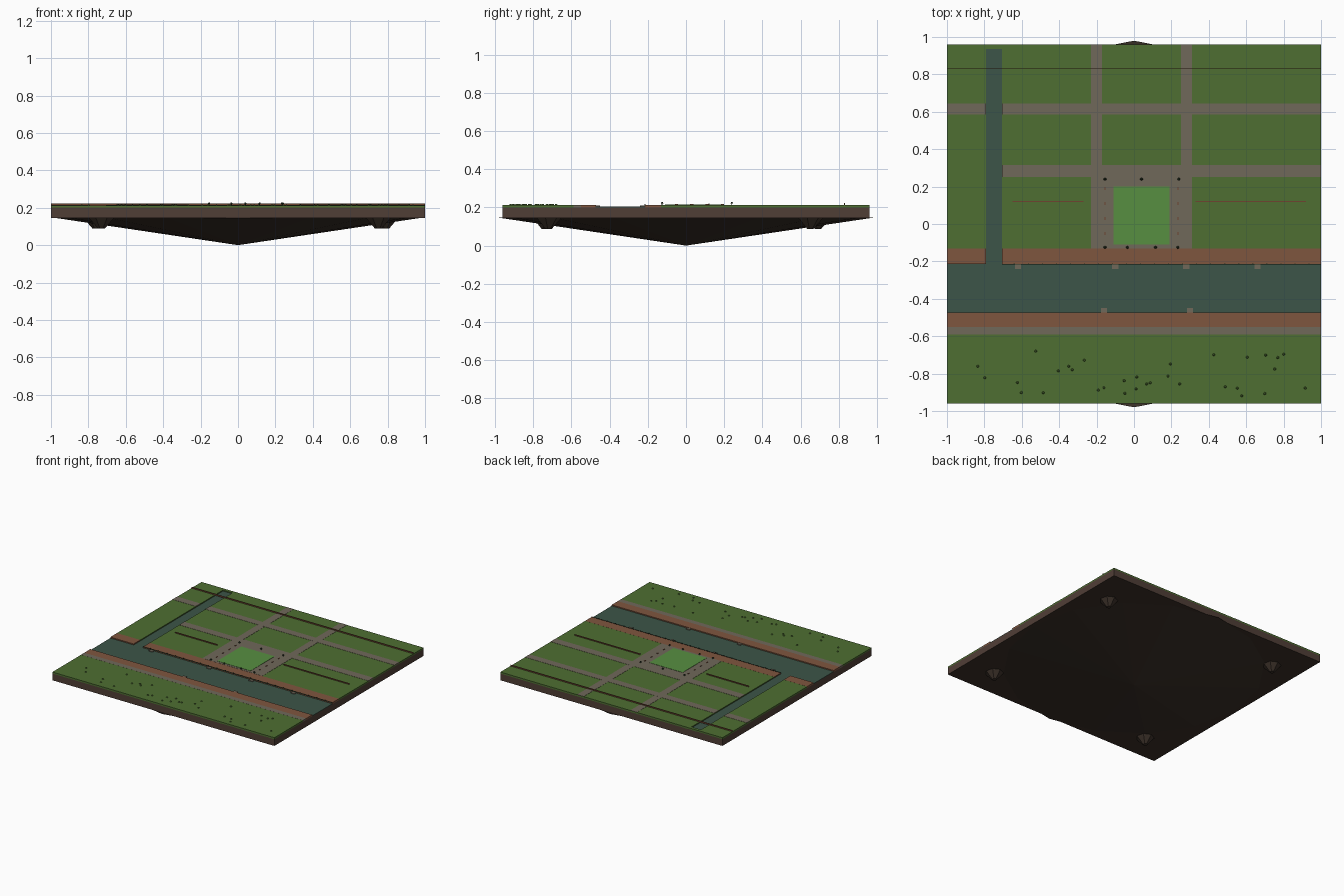
import bpy, bmesh, math, random

if "Cube" in bpy.data.objects:
    bpy.data.objects.remove(bpy.data.objects["Cube"])

random.seed(4)


def lin(c):
    c /= 255
    return c / 12.92 if c <= 0.04045 else ((c + 0.055) / 1.055) ** 2.4


def material(name, r, g, b):
    m = bpy.data.materials.new(name)
    m.diffuse_color = (lin(r), lin(g), lin(b), 1)
    m.use_nodes = True
    m.node_tree.nodes["Principled BSDF"].inputs["Base Color"].default_value = m.diffuse_color
    return m


GRASS = material("grass_green", 78, 110, 50)
LAWN = material("lawn_green", 87, 143, 65)
WATER = material("water_teal", 60, 85, 72)
BRICK = material("brick_red", 127, 86, 63)
STONE = material("path_grey", 112, 104, 90)
EARTH = material("earth_brown", 80, 62, 54)
ROCK = material("dark_rock", 60, 49, 41)
DARK = material("dark_green", 38, 52, 34)
FENCE = material("fence_brown", 110, 68, 48)


def finish(name, bm, *mats):
    me = bpy.data.meshes.new(name)
    bm.to_mesh(me)
    bm.free()
    for m in mats:
        me.materials.append(m)
    ob = bpy.data.objects.new(name, me)
    bpy.context.collection.objects.link(ob)
    return ob


def add_box(bm, x0, x1, y0, y1, z0, z1):
    v = bmesh.ops.create_cube(bm, size=1)["verts"]
    for p in v:
        p.co = ((x0 + x1) / 2 + p.co.x * (x1 - x0),
                (y0 + y1) / 2 + p.co.y * (y1 - y0),
                (z0 + z1) / 2 + p.co.z * (z1 - z0))


def boxes(name, rects, z0, z1, mat):
    bm = bmesh.new()
    for r in rects:
        add_box(bm, *r, z0, z1)
    return finish(name, bm, mat)


def add_cone(bm, x, y, z0, z1, r0, r1, sides, caps=True):
    v = bmesh.ops.create_cone(bm, cap_ends=caps, segments=sides, radius1=r0,
                              radius2=r1, depth=abs(z1 - z0))["verts"]
    for p in v:
        t = 0 if p.co.z < 0 else 1
        p.co = (x + p.co.x, y + p.co.y, z0 + (z1 - z0) * t)


# Earth slab with a dark underside
bm = bmesh.new()
add_box(bm, -1, 1, -0.96, 0.96, 0.145, 0.2)
for f in bm.faces:
    f.normal_update()
    f.material_index = 1 if f.normal.z < -0.5 else 0
finish("earth_slab", bm, EARTH, ROCK)

# Shallow rock cone underneath
bm = bmesh.new()
add_cone(bm, 0, 0, 0.146, 0.0, 0.98, 0.0, 16, False)
bmesh.ops.remove_doubles(bm, verts=bm.verts, dist=1e-5)
bmesh.ops.recalc_face_normals(bm, faces=bm.faces)
for f in bm.faces:
    f.normal_update()
    if f.normal.z > 0:
        f.normal_flip()
finish("underside_cone", bm, ROCK)

# Small hanging rocks near the corners
bm = bmesh.new()
for x, y in ((0.79, 0.65), (0.75, -0.72), (-0.76, 0.69), (-0.73, -0.74)):
    add_cone(bm, x, y, 0.147, 0.088, 0.07, 0.018, 7)
bmesh.ops.recalc_face_normals(bm, faces=bm.faces)
finish("hanging_rocks", bm, ROCK)

# River and side canal
CW, CE = -0.79, -0.705
boxes("river", [(-1, 1, -0.475, -0.215)], 0.199, 0.204, WATER)
boxes("canal", [(CW, CE, -0.215, 0.935)], 0.199, 0.204, WATER)

# Grass blocks around the water
boxes("grass", [(-1, CW, -0.13, 0.96), (CE, 1, -0.13, 0.96),
                (CW, CE, 0.935, 0.96), (-1, 1, -0.96, -0.59)],
      0.199, 0.212, GRASS)

# Brick promenades on both banks
boxes("promenades", [(-1, CW, -0.215, -0.13), (CE, 1, -0.215, -0.13),
                     (-1, 1, -0.55, -0.472)], 0.199, 0.2125, BRICK)

# Grey streets, plaza and south bank road
boxes("streets", [(-1, CW, 0.585, 0.645), (CE, 1, 0.585, 0.645),
                  (CE, 1, 0.25, 0.315)], 0.205, 0.2135, STONE)
boxes("avenues", [(-0.23, -0.17, 0.25, 0.96), (0.25, 0.31, 0.25, 0.96)],
      0.205, 0.2133, STONE)
boxes("plaza", [(-0.23, 0.31, -0.13, 0.25)], 0.205, 0.2135, STONE)
boxes("south_road", [(-1, 1, -0.592, -0.55)], 0.199, 0.2125, STONE)
boxes("plaza_lawn", [(-0.11, 0.19, -0.11, 0.2)], 0.21, 0.2155, LAWN)

# Landing piers on the river
boxes("piers", [(x - 0.017, x + 0.017, -0.24, -0.215) for x in (-0.62, -0.1, 0.28, 0.66)]
      + [(x - 0.016, x + 0.016, -0.474, -0.45) for x in (-0.16, 0.3)],
      0.2, 0.21, STONE)

# Low walls between the blocks
boxes("garden_walls", [(-0.65, -0.27, 0.117, 0.123), (0.33, 0.92, 0.117, 0.123)],
      0.21, 0.22, FENCE)
boxes("back_wall", [(-1, 1, 0.828, 0.832)], 0.21, 0.222, FENCE)

# Dark bollards and rail along the north quay
boxes("quay_rail", [(CE, 1, -0.216, -0.213)], 0.21, 0.2145, DARK)
boxes("quay_bollards", [(x - 0.003, x + 0.003, -0.217, -0.211)
                        for x in [-0.64 + 0.075 * i for i in range(22)]],
      0.21, 0.218, DARK)

# Plaza trees
bm = bmesh.new()
for x, y in ((-0.155, 0.24), (0.04, 0.24), (0.24, 0.24), (-0.155, -0.125),
             (-0.035, -0.125), (0.115, -0.125), (0.235, -0.125)):
    add_cone(bm, x, y, 0.213, 0.22, 0.002, 0.002, 6)
    add_cone(bm, x, y, 0.219, 0.228, 0.008, 0.004, 6)
finish("plaza_trees", bm, DARK)

# Plaza benches
boxes("plaza_benches", [(x - 0.003, x + 0.003, y - 0.008, y + 0.008)
                        for x in (-0.155, 0.235) for y in (-0.05, 0.03, 0.11, 0.19)],
      0.213, 0.217, FENCE)

# Small bushes scattered on the south field
bm = bmesh.new()
for i in range(32):
    add_cone(bm, random.uniform(-0.92, 0.92), random.uniform(-0.93, -0.66),
             0.211, 0.218, 0.008, 0.004, 6)
finish("field_bushes", bm, GRASS)
